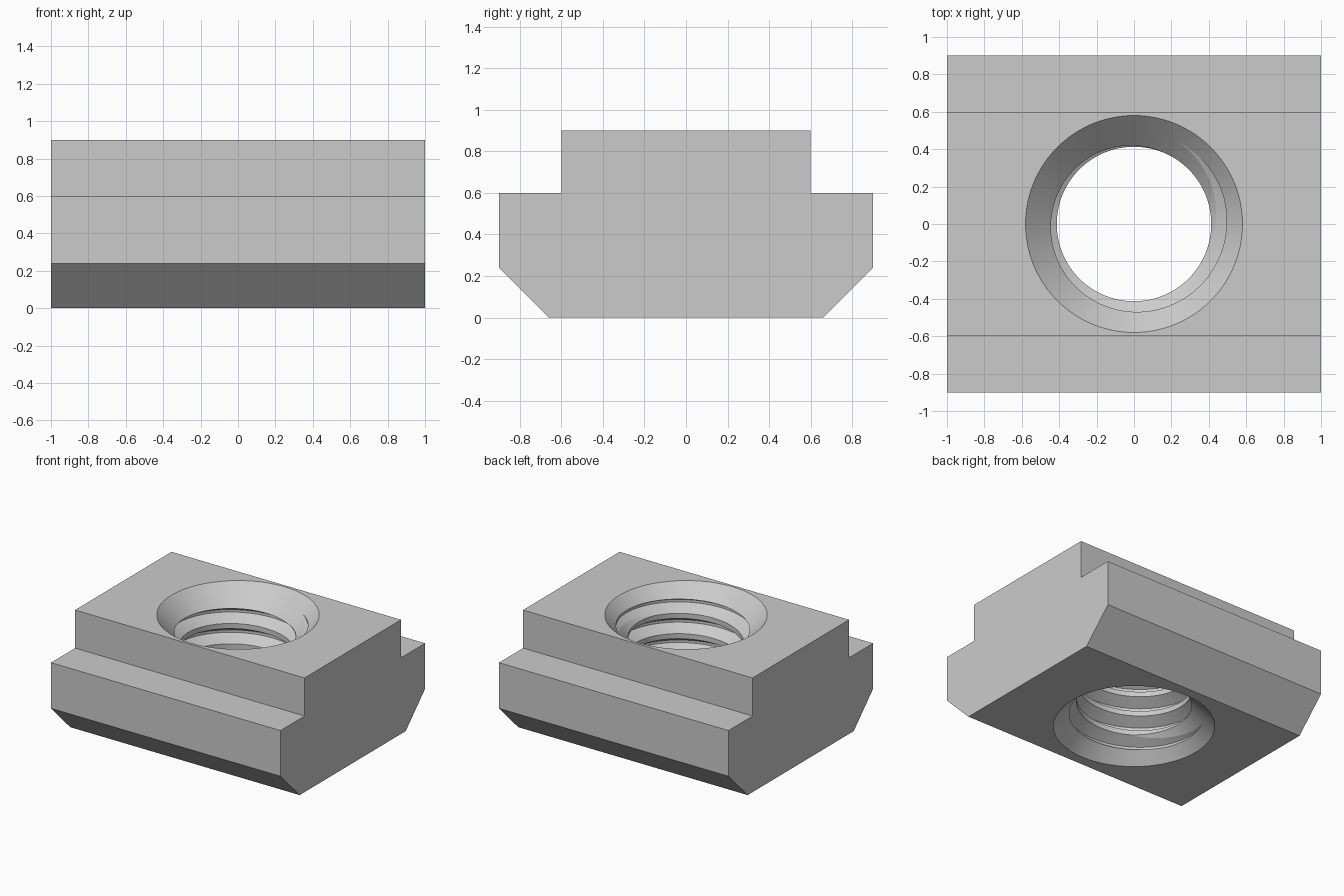
import bpy, bmesh
from math import sin, cos, pi, radians

if "Cube" in bpy.data.objects:
    bpy.data.objects.remove(bpy.data.objects["Cube"])

SEGMENTS = 96                 # steps per turn of the thread
PITCH, MINOR, MAJOR = 0.16, 0.413, 0.5
HEIGHT, RIM = 0.9, 0.58

steel = bpy.data.materials.new("grey steel")
steel.use_nodes = True
steel.diffuse_color = (0.6, 0.6, 0.6, 1)
steel.node_tree.nodes["Principled BSDF"].inputs["Base Color"].default_value = (0.6, 0.6, 0.6, 1)


def make_object(name, bm):
    bmesh.ops.recalc_face_normals(bm, faces=bm.faces)
    mesh = bpy.data.meshes.new(name)
    bm.to_mesh(mesh)
    bm.free()
    mesh.materials.append(steel)
    obj = bpy.data.objects.new(name, mesh)
    bpy.context.collection.objects.link(obj)
    return obj


def make_block():
    # T-shaped profile with chamfered lower corners, extruded along x
    half = [(0.66, 0), (0.9, 0.24), (0.9, 0.6), (0.6, 0.6), (0.6, HEIGHT)]
    profile = half + [(-y, z) for y, z in reversed(half)]
    bm = bmesh.new()
    face = bm.faces.new([bm.verts.new((-1, y, z)) for y, z in profile])
    swept = bmesh.ops.extrude_face_region(bm, geom=[face])["geom"]
    bmesh.ops.translate(bm, vec=(2, 0, 0),
                        verts=[v for v in swept if isinstance(v, bmesh.types.BMVert)])
    return make_object("slot_nut", bm)


def make_thread_cutter():
    # Groove profile (radius, height from groove centre), swept up a right-hand helix
    groove = [(MAJOR, -0.01), (MAJOR, 0.01), (MINOR, 0.06), (MINOR, 0.10)]
    turns = 11
    steps = turns * SEGMENTS
    base = 0.6726 - 6 * PITCH
    bm = bmesh.new()
    rows = []
    for s in range(steps + SEGMENTS + 1):
        a = radians(68) + 2 * pi * s / SEGMENTS
        z = base + PITCH * s / SEGMENTS
        rows.append([bm.verts.new((r * cos(a), r * sin(a), z + h)) for r, h in groove])
    for s in range(steps):
        low = rows[s] + [rows[s + SEGMENTS][0]]
        high = rows[s + 1] + [rows[s + SEGMENTS + 1][0]]
        for j in range(len(groove)):
            bm.faces.new((low[j], high[j], high[j + 1], low[j + 1]))
    bmesh.ops.delete(bm, geom=[v for v in bm.verts if not v.link_faces], context="VERTS")
    # Close both open ends with fans
    ends = [e for e in bm.edges if e.is_boundary]
    bottom, top = bm.verts.new((0, 0, -0.7)), bm.verts.new((0, 0, 2))
    for e in ends:
        middle = (e.verts[0].co.z + e.verts[1].co.z) / 2
        bm.faces.new((*e.verts, top if middle > HEIGHT / 2 else bottom))
    bmesh.ops.triangulate(bm, faces=bm.faces)
    return make_object("thread_cutter", bm)


def make_countersink(name, face_z, direction):
    # 45 degree cone passing through the rim circle on the face
    bm = bmesh.new()
    rings = []
    for offset in (-0.2, 0.1):
        r = RIM + offset
        rings.append([bm.verts.new((r * cos(2 * pi * i / SEGMENTS), r * sin(2 * pi * i / SEGMENTS),
                                    face_z + direction * offset)) for i in range(SEGMENTS)])
    for i in range(SEGMENTS):
        k = (i + 1) % SEGMENTS
        bm.faces.new((rings[0][i], rings[0][k], rings[1][k], rings[1][i]))
    for ring in rings:
        bm.faces.new(ring)
    return make_object(name, bm)


nut = make_block()
bpy.context.view_layer.objects.active = nut
for cutter in (make_thread_cutter(),
               make_countersink("top_countersink", HEIGHT, 1),
               make_countersink("bottom_countersink", 0, -1)):
    cutter.hide_render = True
    cut = nut.modifiers.new(cutter.name, "BOOLEAN")
    cut.operation, cut.solver, cut.object = "DIFFERENCE", "EXACT", cutter
    bpy.ops.object.modifier_apply(modifier=cut.name)
    bpy.data.objects.remove(cutter)

# Smooth the round walls, keep thread and block edges crisp
bpy.ops.object.select_all(action="DESELECT")
nut.select_set(True)
bpy.ops.object.shade_smooth_by_angle(angle=radians(12))
